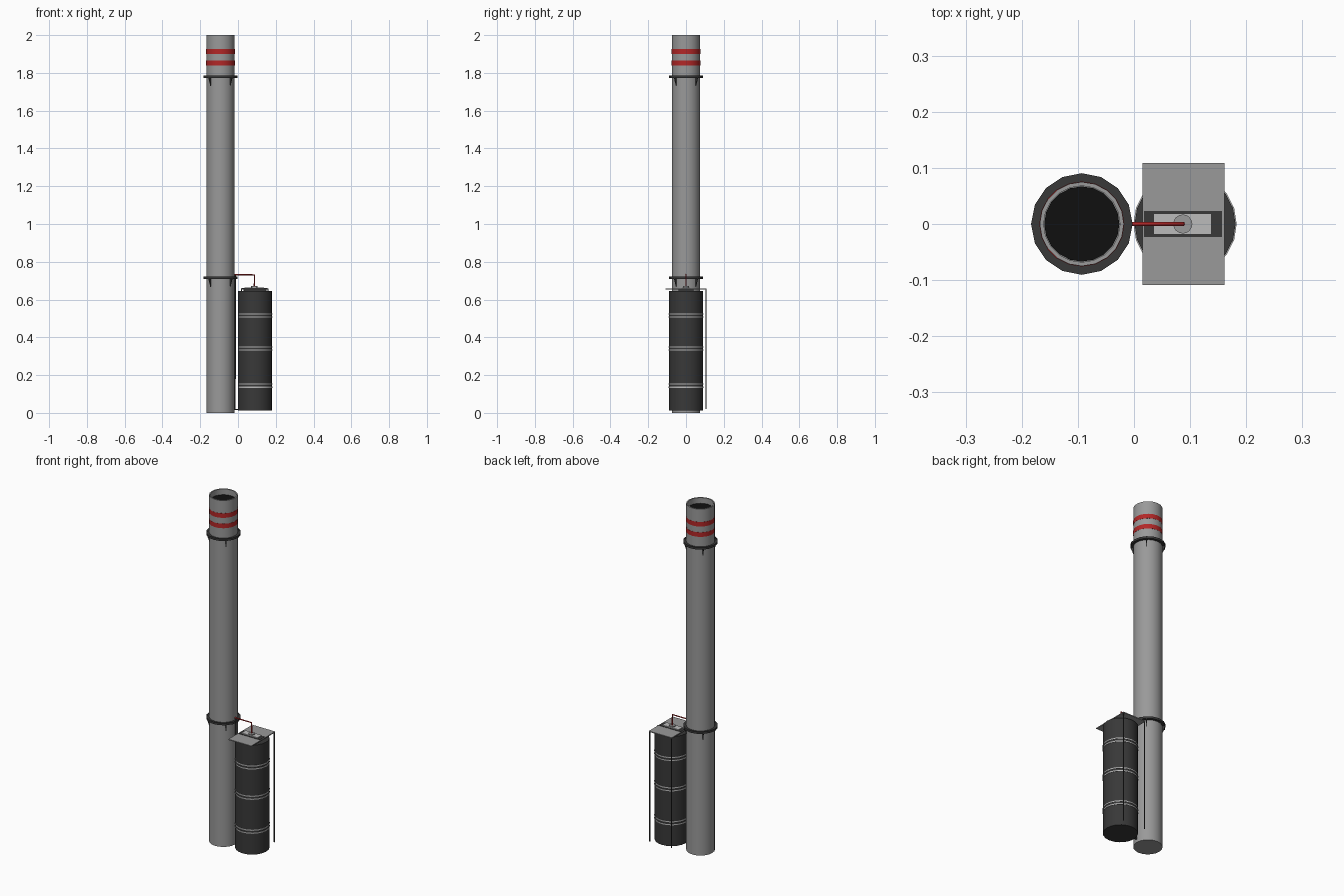
import bpy, math
from mathutils import Vector

if "Cube" in bpy.data.objects:
    bpy.data.objects.remove(bpy.data.objects["Cube"])


def material(name, rgb):
    m = bpy.data.materials.new(name)
    m.diffuse_color = (*rgb, 1)
    m.use_nodes = True
    m.node_tree.nodes["Principled BSDF"].inputs["Base Color"].default_value = m.diffuse_color
    return m


DARK = material("dark_grey", (0.04, 0.04, 0.04))
BLACK = material("black", (0.005, 0.005, 0.005))
RED = material("red", (0.45, 0.02, 0.02))
GREY = material("grey", (0.32, 0.32, 0.32))
LIGHT = material("light_grey", (0.5, 0.5, 0.5))
SX, TX = -0.093, 0.091  # stack and tank axes


def mesh(name, verts, faces, mat, smooth=False):
    me = bpy.data.meshes.new(name)
    me.from_pydata(verts, [], faces)
    me.materials.append(mat)
    ob = bpy.data.objects.new(name, me)
    bpy.context.collection.objects.link(ob)
    if smooth:
        bpy.ops.object.select_all(action='DESELECT')
        ob.select_set(True)
        bpy.context.view_layer.objects.active = ob
        bpy.ops.object.shade_smooth_by_angle(angle=math.radians(35))
    return ob


def lathe(name, x, profile, n, mat, closed=False):
    """Spin (radius, z) points about a vertical axis; cap the ends unless closed."""
    verts = [(x + r * math.cos(2 * math.pi * i / n), r * math.sin(2 * math.pi * i / n), z)
             for r, z in profile for i in range(n)]
    k = len(profile)
    faces = []
    for j in range(k if closed else k - 1):
        a, b = j * n, (j + 1) % k * n
        faces += [(a + i, a + (i + 1) % n, b + (i + 1) % n, b + i) for i in range(n)]
    if not closed:
        faces += [tuple(range(n))[::-1], tuple(range((k - 1) * n, k * n))]
    return mesh(name, verts, faces, mat, True)


def ring(name, x, r0, r1, z0, z1, n, mat):
    return lathe(name, x, [(r0, z0), (r1, z0), (r1, z1), (r0, z1)], n, mat, True)


def box(name, lo, hi, mat):
    v = [(x, y, z) for x in (lo[0], hi[0]) for y in (lo[1], hi[1]) for z in (lo[2], hi[2])]
    f = [(0, 1, 3, 2), (4, 6, 7, 5), (0, 4, 5, 1), (2, 3, 7, 6), (0, 2, 6, 4), (1, 5, 7, 3)]
    return mesh(name, v, f, mat)


def pipe(name, pts, r, mat):
    cu = bpy.data.curves.new(name, 'CURVE')
    cu.dimensions = '3D'
    cu.bevel_depth, cu.bevel_resolution, cu.use_fill_caps = r, 1, True
    sp = cu.splines.new('POLY')
    sp.points.add(len(pts) - 1)
    for p, co in zip(sp.points, pts):
        p.co = (*co, 1)
    cu.materials.append(mat)
    ob = bpy.data.objects.new(name, cu)
    bpy.context.collection.objects.link(ob)


# chimney stack with recessed mouth
lathe("chimney_stack", SX, [(0.075, 0), (0.075, 2), (0.068, 2), (0.068, 1.965)], 20, GREY)
lathe("chimney_mouth", SX, [(0.067, 1.966), (0.067, 1.968)], 20, BLACK)
for i, z in enumerate((1.84, 1.90)):
    ring(f"red_stripe_{i}", SX, 0.074, 0.0758, z, z + 0.026, 20, RED)

# collars around the stack, with light lip and gusset brackets below
for i, z in enumerate((0.709, 1.773)):
    ring(f"collar_{i}", SX, 0.073, 0.087, z, z + 0.010, 16, DARK)
    ring(f"collar_lip_{i}", SX, 0.0865, 0.0905, z, z + 0.012, 16, DARK)
    for k in range(4):
        a = math.radians(45 + 90 * k)
        d, t = Vector((math.cos(a), math.sin(a), 0)), Vector((-math.sin(a), math.cos(a), 0)) * 0.002
        tri = [d * 0.073 + Vector((SX, 0, z)), d * 0.088 + Vector((SX, 0, z)),
               d * 0.073 + Vector((SX, 0, z - 0.045))]
        mesh(f"collar_bracket_{i}_{k}", [p - t for p in tri] + [p + t for p in tri],
             [(0, 2, 1), (3, 4, 5), (0, 1, 4, 3), (1, 2, 5, 4), (2, 0, 3, 5)], DARK)

# tank with paired hoops
lathe("tank", TX, [(0.09, 0.012), (0.09, 0.644)], 20, DARK)
for i, z in enumerate((0.145, 0.341, 0.516)):
    for j, dz in enumerate((-0.009, 0.008)):
        ring(f"tank_hoop_{i}_{j}", TX, 0.088, 0.092, z + dz - 0.003, z + dz + 0.003, 20, LIGHT)

# top plate, hatch and back posts
box("top_plate", (0.015, -0.109, 0.653), (0.161, 0.109, 0.658), GREY)
box("plate_spacer", (0.03, -0.04, 0.642), (0.15, 0.04, 0.654), DARK)
box("hatch_frame", (0.018, -0.023, 0.657), (0.157, 0.023, 0.660), DARK)
box("hatch", (0.035, -0.019, 0.659), (0.138, 0.019, 0.665), LIGHT)
lathe("pipe_flange", 0.087, [(0.017, 0.664), (0.017, 0.671)], 16, GREY)
for i, x in enumerate((0.018, 0.158)):
    pipe(f"plate_post_{i}", [(x, 0.105, 0.02), (x, 0.105, 0.655)], 0.003, DARK)

# feed pipe from the tank top to the stack, and down pipe to the tank foot
pipe("feed_pipe", [(0.087, 0, 0.665), (0.087, 0, 0.731), (-0.02, 0, 0.731)], 0.004, RED)
pipe("down_pipe", [(-0.015, 0, 0.731), (-0.015, 0, 0.018), (0.01, 0, 0.018)], 0.004, DARK)
